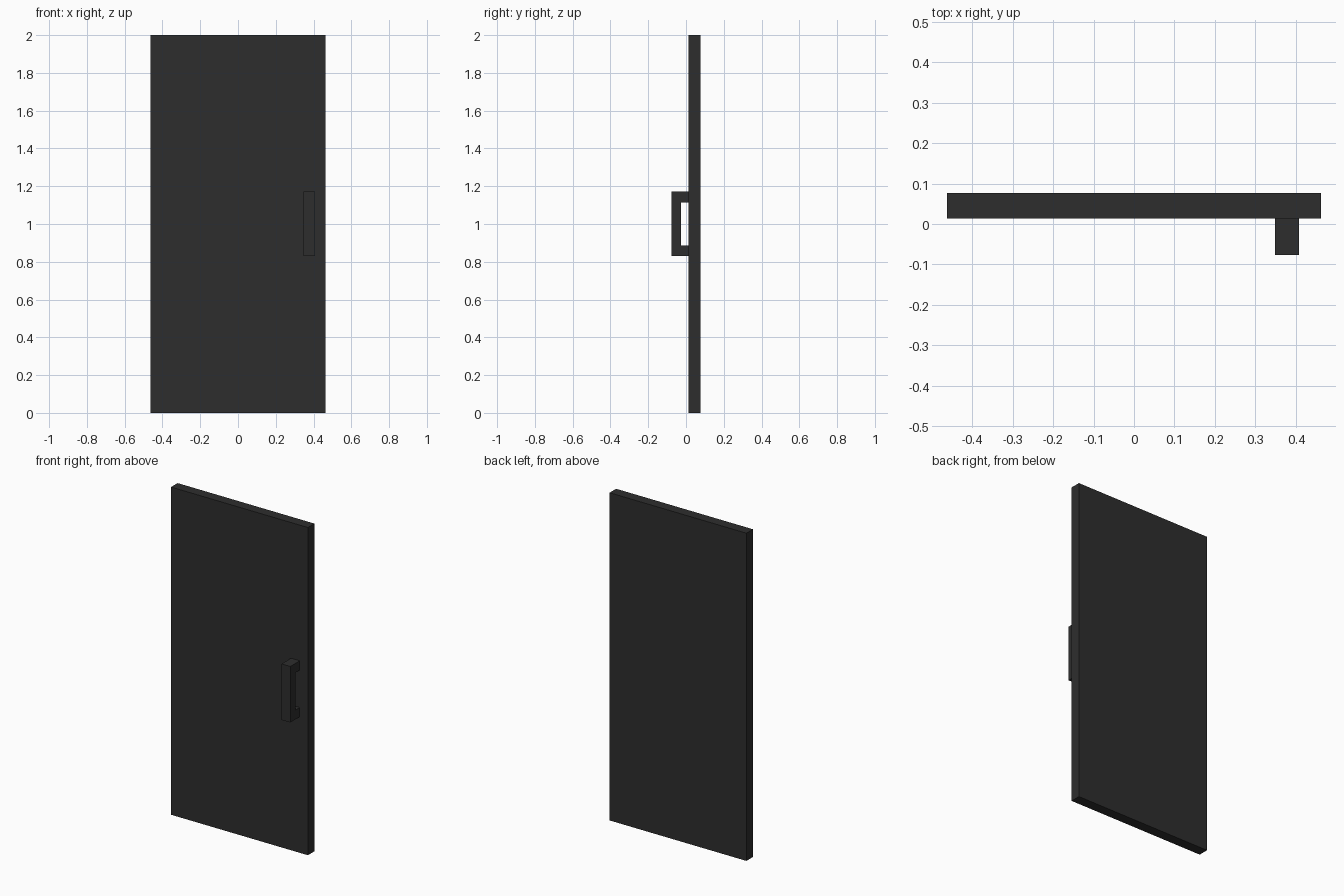
import bpy
import bmesh

if "Cube" in bpy.data.objects:
    bpy.data.objects.remove(bpy.data.objects["Cube"])

charcoal = bpy.data.materials.new("charcoal")
charcoal.diffuse_color = (0.027, 0.027, 0.027, 1)
charcoal.use_nodes = True
charcoal.node_tree.nodes["Principled BSDF"].inputs["Base Color"].default_value = charcoal.diffuse_color


def extrude_x(name, profile, x0, x1):
    """Extrude a closed (y, z) profile from x0 to x1."""
    bm = bmesh.new()
    face = bm.faces.new([bm.verts.new((x0, y, z)) for y, z in profile])
    ext = bmesh.ops.extrude_face_region(bm, geom=[face])
    moved = [v for v in ext["geom"] if isinstance(v, bmesh.types.BMVert)]
    bmesh.ops.translate(bm, verts=moved, vec=(x1 - x0, 0, 0))
    bmesh.ops.recalc_face_normals(bm, faces=bm.faces)
    mesh = bpy.data.meshes.new(name)
    bm.to_mesh(mesh)
    bm.free()
    mesh.materials.append(charcoal)
    obj = bpy.data.objects.new(name, mesh)
    bpy.context.collection.objects.link(obj)
    return obj


FRONT, BACK = 0.014, 0.077    # door faces
GRIP, INNER = -0.077, -0.026  # outer and inner faces of the grip

# Door panel
extrude_x("door_panel", [(FRONT, 0), (BACK, 0), (BACK, 2), (FRONT, 2)], -0.462, 0.462)

# C-shaped pull handle
extrude_x("pull_handle",
          [(FRONT, 0.83), (FRONT, 0.887), (INNER, 0.887), (INNER, 1.115),
           (FRONT, 1.115), (FRONT, 1.172), (GRIP, 1.172), (GRIP, 0.83)],
          0.348, 0.407)
